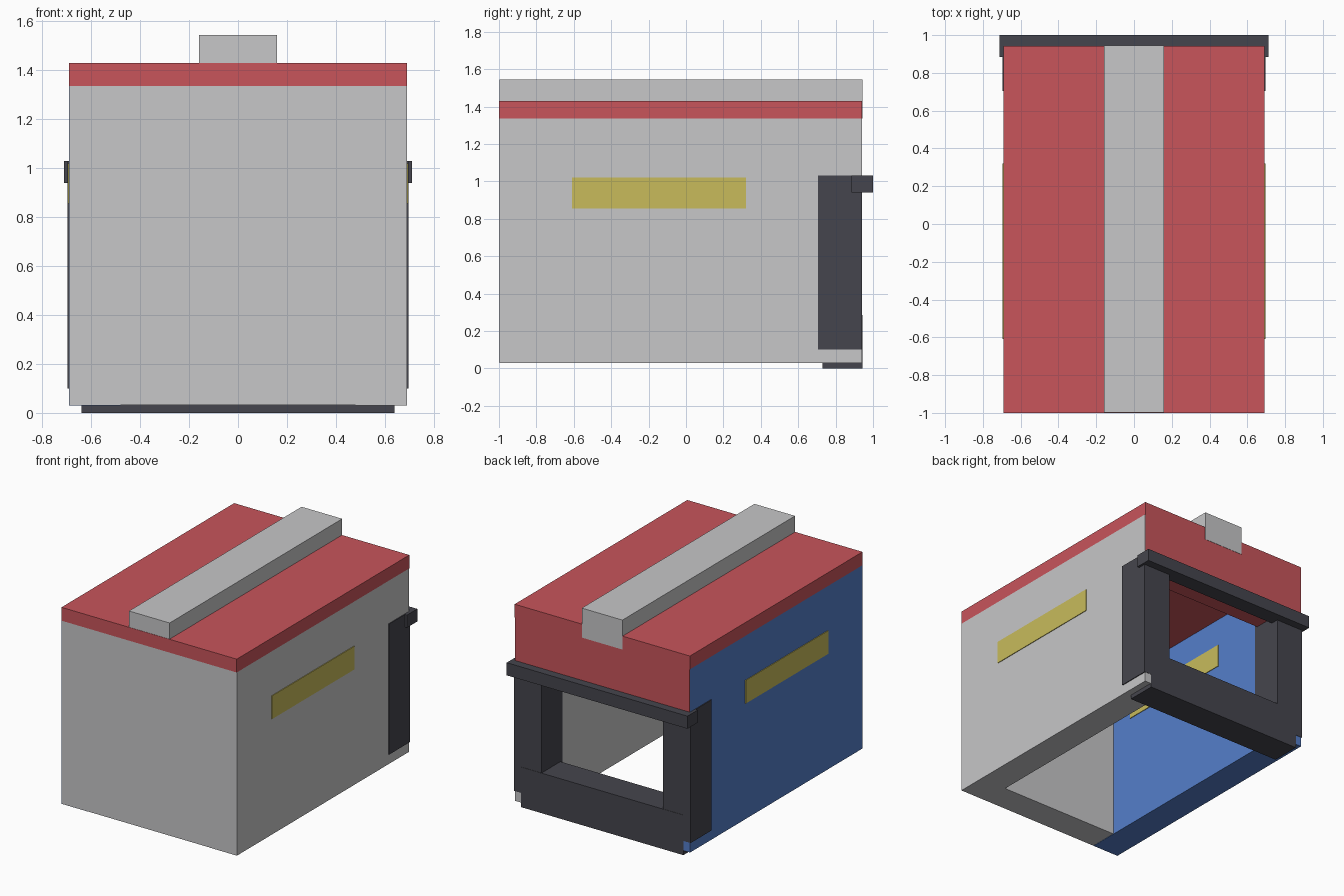
import bpy

default = bpy.data.objects.get("Cube")
if default:
    bpy.data.objects.remove(default, do_unlink=True)


def material(name, rgb):
    mat = bpy.data.materials.new(name)
    colour = (*rgb, 1.0)
    mat.diffuse_color = colour
    mat.use_nodes = True
    mat.node_tree.nodes["Principled BSDF"].inputs["Base Color"].default_value = colour
    return mat


GREY = material("light_grey", (0.57, 0.57, 0.58))
RED = material("soft_red", (0.58, 0.09, 0.105))
BLUE = material("mid_blue", (0.09, 0.21, 0.59))
YELLOW = material("dull_yellow", (0.58, 0.5, 0.105))
DARK = material("charcoal", (0.06, 0.06, 0.075))


def box(name, mat, x, y, z):
    """Box spanning the given (low, high) range on each axis."""
    verts = [(a, b, c) for a in x for b in y for c in z]
    faces = [(0, 1, 3, 2), (4, 6, 7, 5), (0, 4, 5, 1),
             (2, 3, 7, 6), (0, 2, 6, 4), (1, 5, 7, 3)]
    mesh = bpy.data.meshes.new(name)
    mesh.from_pydata(verts, [], faces)
    mesh.materials.append(mat)
    obj = bpy.data.objects.new(name, mesh)
    bpy.context.collection.objects.link(obj)
    return obj


W = 0.69            # half width
INNER = 0.48        # half width inside the walls
FRONT, BACK = -1.0, 0.94
BASE, EAVES, TOP = 0.03, 1.335, 1.43
E = 0.002           # small step that separates flush faces

# Walls, open underneath and at the back
box("front_wall", GREY, (-W + E, W - E), (FRONT, FRONT + 0.21), (BASE + E, EAVES))
for side, sign, mat in (("left", 1, GREY), ("right", -1, BLUE)):
    def span(a, b):
        return sorted((sign * a, sign * b))

    box(side + "_wall", mat, span(INNER, W), (FRONT + E, BACK), (BASE, EAVES))
    # Window slab passing through the wall
    box(side + "_window", YELLOW, span(INNER - 0.005, W + 0.005),
        (-0.61, 0.32), (0.855, 1.02))
    # Door post wrapping the rear end of the wall
    box(side + "_door_post", DARK, span(INNER - E, W + 0.006),
        (0.705, BACK + E), (0.1, 1.03))

# Roof slab, with its underside set between the walls
box("roof", RED, (-W, W), (FRONT, BACK + E), (EAVES, TOP))
box("ceiling", RED, (-W + 0.01, W - 0.01), (FRONT + 0.01, BACK), (1.22, EAVES + E))
box("roof_ridge", GREY, (-0.16, 0.16), (FRONT + E, BACK + 2 * E), (EAVES, 1.545))

# Rear doorway
box("door_lintel", RED, (-W + E, W - E), (0.73, BACK + E), (0.98, EAVES + E))
box("door_sill", DARK, (-0.64, 0.64), (0.73, BACK + 2 * E), (0.0, 0.285))
box("door_header_bar", DARK, (-0.712, 0.712), (0.885, 1.0), (0.94, 1.03))
